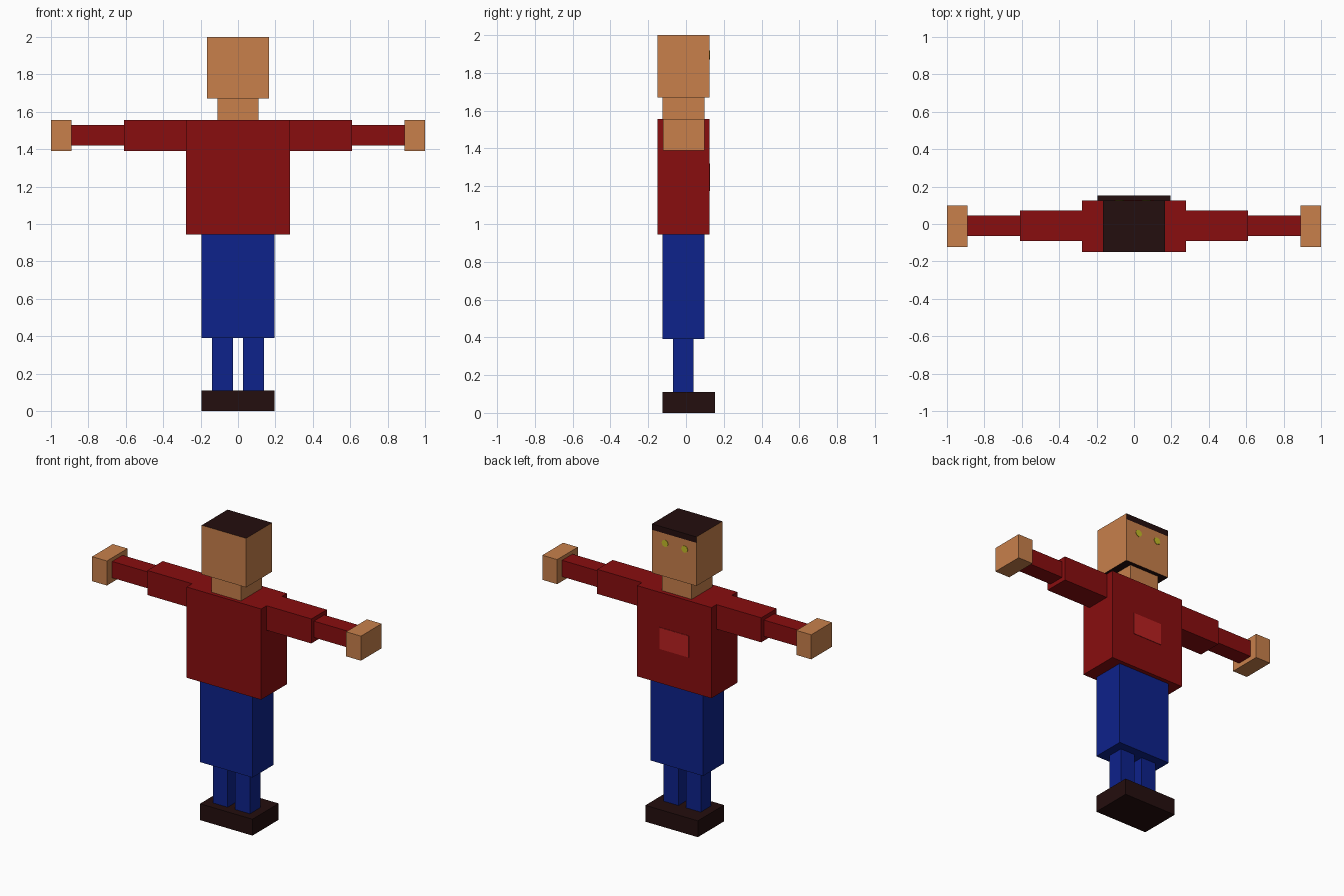
import bpy, bmesh, math
from mathutils import Matrix, Vector

if "Cube" in bpy.data.objects:
    bpy.data.objects.remove(bpy.data.objects["Cube"])


def material(name, rgb):
    # 8-bit display colour to linear
    lin = [((c / 255 + 0.055) / 1.055) ** 2.4 if c > 10 else c / 255 / 12.92 for c in rgb]
    m = bpy.data.materials.new(name)
    m.diffuse_color = (*lin, 1)
    m.use_nodes = True
    m.node_tree.nodes["Principled BSDF"].inputs["Base Color"].default_value = m.diffuse_color
    return m


skin = material("skin", (200, 128, 75))
shirt = material("shirt red", (137, 13, 15))
trousers = material("trouser blue", (13, 34, 139))
dark = material("dark brown", (36, 14, 14))
badge_red = material("badge red", (186, 32, 33))
eye_yellow = material("eye yellow", (195, 188, 40))


def finish(name, bm, *mats):
    bmesh.ops.recalc_face_normals(bm, faces=bm.faces)
    mesh = bpy.data.meshes.new(name)
    bm.to_mesh(mesh)
    bm.free()
    for m in mats:
        mesh.materials.append(m)
    obj = bpy.data.objects.new(name, mesh)
    bpy.context.collection.objects.link(obj)
    return obj


def box_mesh(x, y, z):
    # each argument is a (low, high) range
    bm = bmesh.new()
    lo, hi = Vector((x[0], y[0], z[0])), Vector((x[1], y[1], z[1]))
    mat = Matrix.Translation((lo + hi) / 2) @ Matrix.Diagonal((*(hi - lo), 1))
    bmesh.ops.create_cube(bm, size=1, matrix=mat)
    return bm


def box(name, x, y, z, mat):
    return finish(name, box_mesh(x, y, z), mat)


def pair(name, x, y, z, mat):
    box(name + "_right", x, y, z, mat)
    box(name + "_left", (-x[1], -x[0]), y, z, mat)


# Head with hair on top, a fringe on the face side, and a dark underside
FRINGE = 1.96
bm = box_mesh((-0.165, 0.165), (-0.15, 0.125), (1.67, 2.0))
bmesh.ops.bisect_plane(bm, geom=bm.verts[:] + bm.edges[:] + bm.faces[:],
                       plane_co=(0, 0, FRINGE), plane_no=(0, 0, 1))
bm.normal_update()
for f in bm.faces:
    fringe = f.normal.y > 0.5 and f.calc_center_median().z > FRINGE
    f.material_index = int(abs(f.normal.z) > 0.5 or fringe)
finish("head", bm, skin, dark)

# Eyes: thin eight-sided plates on the face
for side, x in (("right", 0.068), ("left", -0.078)):
    bm = bmesh.new()
    place = Matrix.Translation((x, 0.126, 1.895)) @ Matrix.Rotation(math.pi / 2, 4, 'X')
    bmesh.ops.create_cone(bm, cap_ends=True, segments=8, radius1=0.024, radius2=0.024,
                          depth=0.004, matrix=place)
    finish("eye_" + side, bm, eye_yellow)

# Neck, torso and chest badge
box("neck", (-0.11, 0.11), (-0.125, 0.097), (1.555, 1.67), skin)
box("torso", (-0.277, 0.277), (-0.15, 0.125), (0.945, 1.555), shirt)
box("chest_badge", (-0.108, 0.108), (0.124, 0.128), (1.175, 1.32), badge_red)

# Arms
pair("upper_arm", (0.277, 0.61), (-0.092, 0.072), (1.39, 1.555), shirt)
pair("forearm", (0.61, 0.89), (-0.065, 0.045), (1.42, 1.53), shirt)
pair("hand", (0.89, 1.0), (-0.122, 0.098), (1.39, 1.555), skin)

# Legs and shoes
box("trouser_top", (-0.195, 0.195), (-0.125, 0.097), (0.39, 0.945), trousers)
pair("lower_leg", (0.028, 0.138), (-0.07, 0.04), (0.11, 0.39), trousers)
box("shoes", (-0.195, 0.195), (-0.125, 0.153), (0.0, 0.11), dark)
